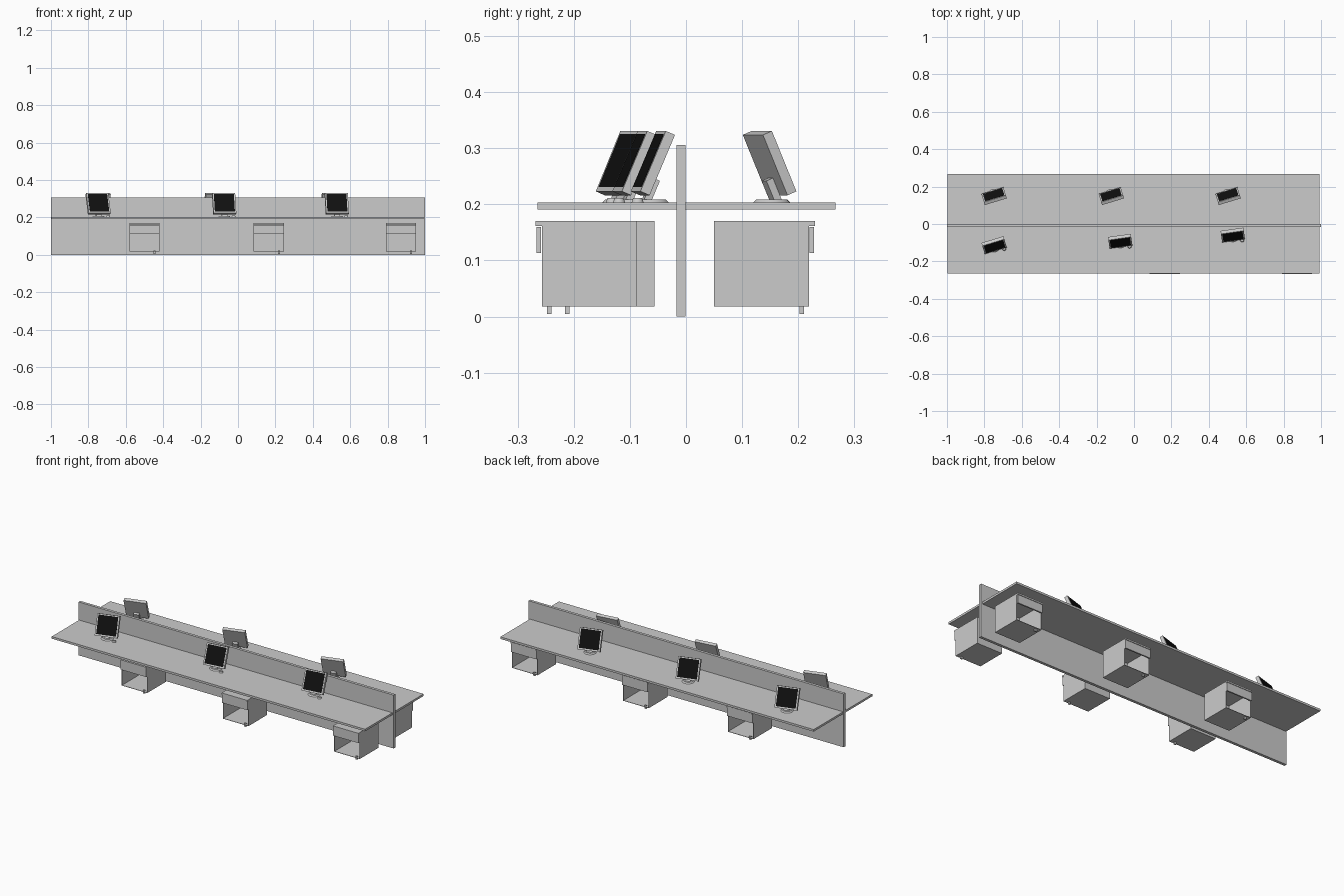
import bpy, bmesh
from math import radians, pi
from mathutils import Matrix, Vector

if "Cube" in bpy.data.objects:
    bpy.data.objects.remove(bpy.data.objects["Cube"])

black = bpy.data.materials.new("screen_black")
black.diffuse_color = (0.005, 0.005, 0.005, 1)
black.use_nodes = True
black.node_tree.nodes["Principled BSDF"].inputs["Base Color"].default_value = black.diffuse_color


def finish(name, bm, matrix=Matrix(), mat=None):
    bmesh.ops.transform(bm, matrix=matrix, verts=bm.verts)
    mesh = bpy.data.meshes.new(name)
    bm.to_mesh(mesh)
    bm.free()
    ob = bpy.data.objects.new(name, mesh)
    bpy.context.collection.objects.link(ob)
    if mat:
        mesh.materials.append(mat)
    return ob


def box(name, x, y, z, matrix=Matrix(), mat=None, open_front=False):
    """Box from (min, max) ranges, optionally without its -y face."""
    bm = bmesh.new()
    bmesh.ops.create_cube(bm, size=1)
    for v in bm.verts:
        v.co = Vector([(r[0] + r[1]) / 2 + c * (r[1] - r[0])
                       for r, c in zip((x, y, z), v.co)])
    if open_front:
        bm.normal_update()
        bmesh.ops.delete(bm, geom=[f for f in bm.faces if f.normal.y < -0.9],
                         context='FACES')
    return finish(name, bm, matrix, mat)


def disc(name, r1, r2, depth, center, matrix):
    bm = bmesh.new()
    bmesh.ops.create_cone(bm, cap_ends=True, segments=24, radius1=r1,
                          radius2=r2, depth=depth,
                          matrix=Matrix.Translation(center))
    ob = finish(name, bm, matrix)
    bpy.context.view_layer.objects.active = ob
    ob.select_set(True)
    bpy.ops.object.shade_smooth_by_angle(angle=radians(35))
    ob.select_set(False)


def place(x, y, angle):
    return Matrix.Translation((x, y, 0)) @ Matrix.Rotation(angle, 4, 'Z')


def cabinet(tag, m):
    """Open-fronted cabinet; local y = 0 is the body front, facing -y."""
    w = 0.081
    body = box("cabinet_body_" + tag, (-w, w), (0, 0.169), (0.018, 0.161), m,
               open_front=True)
    mod = body.modifiers.new("walls", 'SOLIDIFY')
    mod.thickness = 0.003
    mod.offset = -1
    box("cabinet_top_" + tag, (-w, w), (-0.011, 0.169), (0.161, 0.17), m)
    box("drawer_front_" + tag, (-w, w), (-0.009, -0.001), (0.113, 0.16), m)
    box("cabinet_foot_" + tag, (0.048, 0.059), (0.009, 0.017), (0.005, 0.024), m)


def monitor(tag, m, mouse):
    """Tilted flat monitor on a round base, screen facing -y."""
    tilt = m @ Matrix.Translation((0, 0, 0.2735)) @ Matrix.Rotation(radians(-23), 4, 'X')
    box("monitor_case_" + tag, (-0.0615, 0.0615), (-0.009, 0.009),
        (-0.0585, 0.0585), tilt)
    box("monitor_screen_" + tag, (-0.054, 0.054), (-0.0096, -0.008),
        (-0.05, 0.052), tilt, black)
    box("monitor_neck_" + tag, (-0.015, 0.015), (0.009, 0.022),
        (-0.07, -0.025), tilt)
    disc("monitor_base_" + tag, 0.033, 0.027, 0.006, (0, -0.004, 0.206), m)
    if mouse:
        disc("mouse_" + tag, 0.011, 0.008, 0.008, (0.046, -0.034, 0.207), m)


# Shared worktop and central partition
box("worktop_front", (-0.997, 0.992), (-0.265, -0.017), (0.191, 0.203))
box("worktop_back", (-0.997, 0.992), (-0.001, 0.266), (0.191, 0.203))
box("partition", (-1, 1), (-0.017, -0.001), (0, 0.306))

# Cabinets on both sides
for i, (x, y) in enumerate(((-0.50, -0.225), (0.165, -0.257), (0.871, -0.257))):
    cabinet(f"front_{i}", place(x, y, 0))
    cabinet(f"back_{i}", place(x, 0.219, pi))

# Monitors on both sides
for i, (x, y, a) in enumerate(((-0.748, -0.113, 17), (-0.074, -0.092, 8),
                               (0.528, -0.059, 8))):
    monitor(f"front_{i}", place(x, y, radians(a)), True)
for i, x in enumerate((-0.748, -0.121, 0.503)):
    monitor(f"back_{i}", place(x, 0.149, pi + radians(17)), False)
